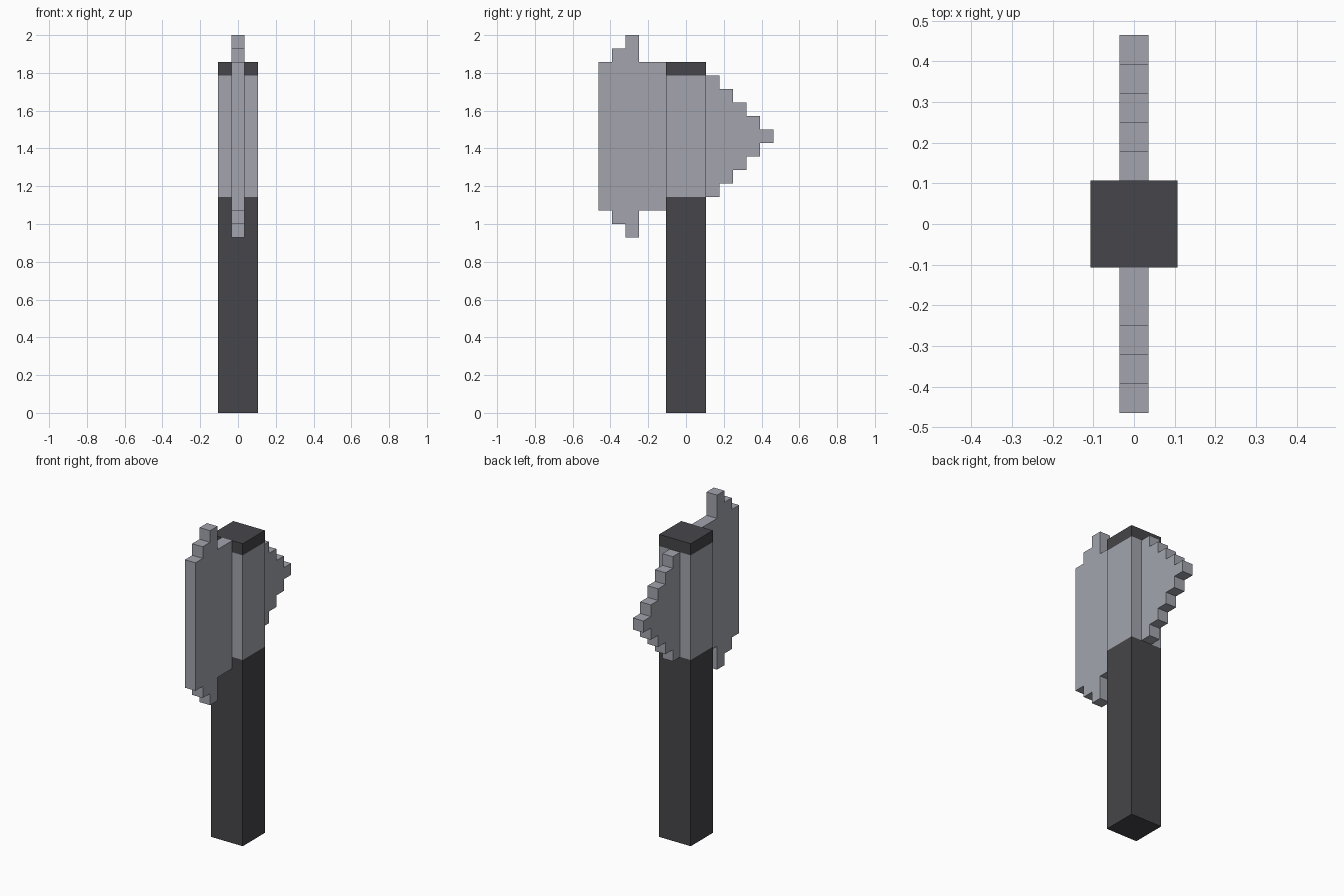
import bpy
import bmesh

if "Cube" in bpy.data.objects:
    bpy.data.objects.remove(bpy.data.objects["Cube"], do_unlink=True)

U = 2 / 28  # one block of the pixel grid


def material(name, color):
    mat = bpy.data.materials.new(name)
    mat.use_nodes = True
    mat.diffuse_color = color
    mat.node_tree.nodes["Principled BSDF"].inputs["Base Color"].default_value = color
    return mat


dark = material("dark charcoal", (0.061, 0.060, 0.068, 1))
steel = material("steel grey", (0.366, 0.376, 0.423, 1))


def make_object(name, bm, *mats):
    bmesh.ops.recalc_face_normals(bm, faces=bm.faces[:])
    mesh = bpy.data.meshes.new(name)
    bm.to_mesh(mesh)
    bm.free()
    for mat in mats:
        mesh.materials.append(mat)
    obj = bpy.data.objects.new(name, mesh)
    bpy.context.collection.objects.link(obj)
    return obj


def extrude_face(bm, face, offset):
    top = bmesh.ops.extrude_face_region(bm, geom=[face])["geom"]
    verts = [v for v in top if isinstance(v, bmesh.types.BMVert)]
    bmesh.ops.translate(bm, vec=offset, verts=verts)
    return next(f for f in top if isinstance(f, bmesh.types.BMFace))


def stepped_plate(name, start, columns):
    """One-block-thick plate from (width, bottom, top) columns along y."""
    lower, upper = [], []
    y = start
    for width, bottom, top in columns:
        lower += [(y, bottom), (y + width, bottom)]
        upper += [(y, top), (y + width, top)]
        y += width
    bm = bmesh.new()
    outline = [bm.verts.new((-U / 2, a * U, b * U)) for a, b in lower + upper[::-1]]
    extrude_face(bm, bm.faces.new(outline), (U, 0, 0))
    return make_object(name, bm, steel)


# Square handle: dark shaft, steel socket band, dark cap
bm = bmesh.new()
half = 1.5 * U
face = bm.faces.new([bm.verts.new((x * half, y * half, 0))
                     for x, y in ((-1, -1), (1, -1), (1, 1), (-1, 1))])
for height in (16, 9, 1):
    face = extrude_face(bm, face, (0, 0, height * U))
for f in bm.faces:
    f.material_index = int(16 < f.calc_center_median().z / U < 25)
make_object("handle", bm, dark, steel)

# Broad cutting blade at the front
stepped_plate("axe_blade", -6.5, [(1, 15, 26), (1, 14, 27), (1, 13, 28), (2, 15, 26)])

# Stepped spike at the back, narrowing one block at each end per step
stepped_plate("back_spike", 1.5, [(1, 16 + i, 25 - i) for i in range(5)])
